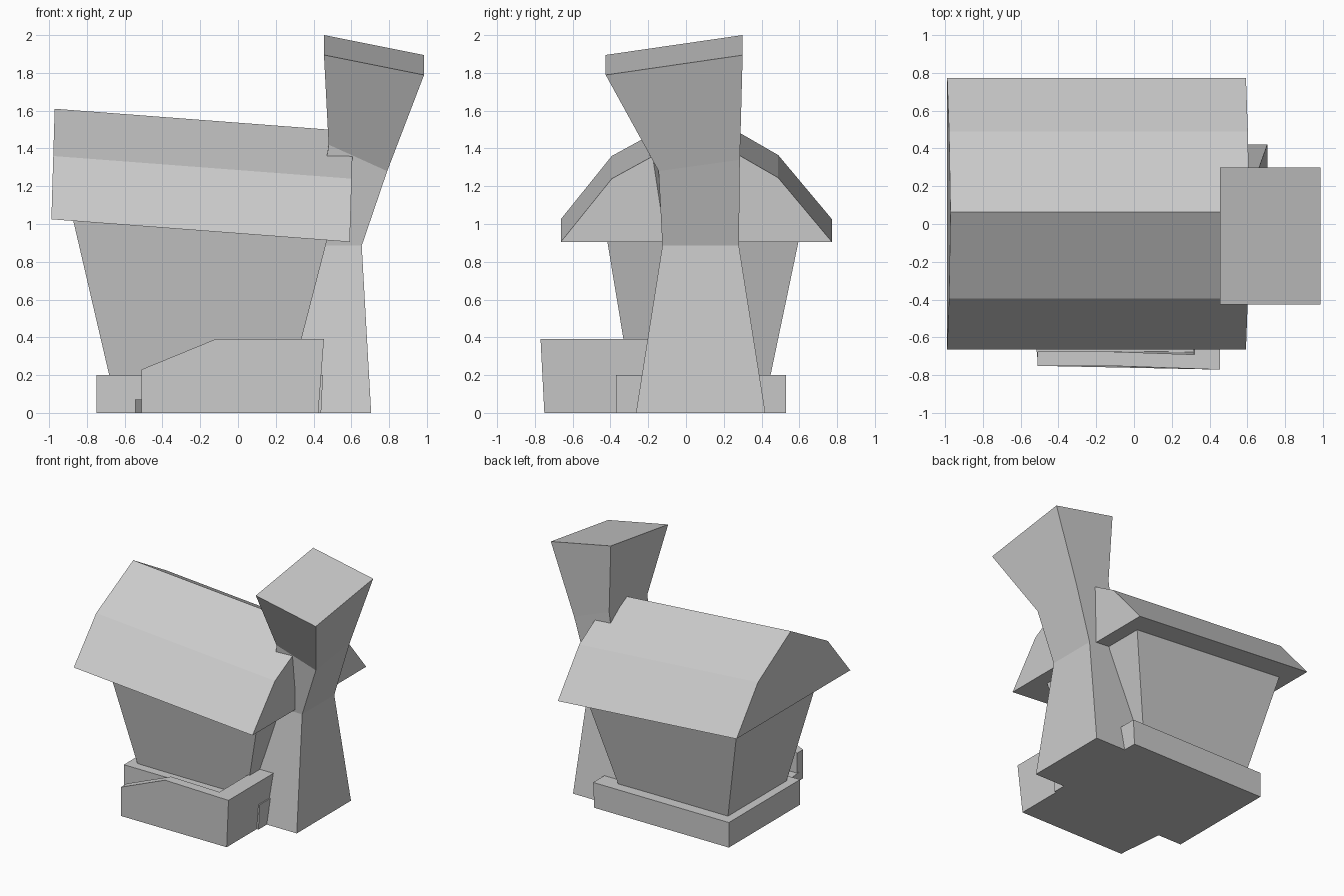
import bpy
import bmesh

cube = bpy.data.objects.get("Cube")
if cube:
    bpy.data.objects.remove(cube)

GREY = (0.6, 0.6, 0.6, 1.0)
plain = bpy.data.materials.new("plain_grey")
plain.use_nodes = True
plain.diffuse_color = GREY
plain.node_tree.nodes["Principled BSDF"].inputs["Base Color"].default_value = GREY


def loft(name, rings):
    """Closed flat-faced solid through matching rings of points."""
    bm = bmesh.new()
    loops = [[bm.verts.new(p) for p in ring] for ring in rings]
    for low, high in zip(loops, loops[1:]):
        n = len(low)
        for i in range(n):
            j = (i + 1) % n
            bm.faces.new((low[i], low[j], high[j], high[i]))
    bm.faces.new(loops[0][::-1])
    bm.faces.new(loops[-1])
    bmesh.ops.recalc_face_normals(bm, faces=bm.faces)
    mesh = bpy.data.meshes.new(name)
    bm.to_mesh(mesh)
    bm.free()
    mesh.materials.append(plain)
    obj = bpy.data.objects.new(name, mesh)
    bpy.context.collection.objects.link(obj)
    return obj


def rect(x0, x1, y0, y1, z, dzdx=0.0, dzdy=0.0):
    """Four corners, on a plane that may tilt away from the first corner."""
    return [(x, y, z + dzdx * (x - x0) + dzdy * (y - y0))
            for x, y in ((x0, y0), (x1, y0), (x1, y1), (x0, y1))]


# Stone plinth and porch floor
loft("plinth", [rect(-0.75, 0.44, -0.37, 0.53, 0), rect(-0.75, 0.45, -0.37, 0.53, 0.2)])
loft("porch_floor", [[(x, y, z) for x, y in ((-0.51, -0.72), (0.4, -0.72), (0.4, -0.3), (-0.55, -0.3))]
                     for z in (0, 0.07)])

# Porch walls: front one has a sloping end, side one runs back to the house
front_profile = [(-0.51, 0), (0.425, 0), (0.455, 0.39), (-0.12, 0.39), (-0.51, 0.23)]
loft("porch_front_wall", [[(x, y - 0.02 * (z > 0.3 and x > 0), z) for x, z in front_profile]
                          for y in (-0.75, -0.675)])
loft("porch_side_wall", [rect(0.31, 0.425, -0.74, -0.2, 0), rect(0.32, 0.455, -0.765, -0.2, 0.39)])

# House walls flare outward under the tilted roof
loft("house_walls", [rect(-0.64, 0.24, -0.27, 0.41, 0.02),
                     rect(-0.875, 0.475, -0.42, 0.6, 1.03, dzdx=-0.075)])

# Gambrel roof, one gable profile lofted to a lower copy
gable = [(-0.663, 1.025), (-0.393, 1.36), (0.063, 1.61), (0.488, 1.365), (0.773, 1.025)]
roof_ends = [[(x + 0.03 * (z - 1.025), y, z - drop) for y, z in gable]
             for x, drop in ((-0.988, 0), (0.592, 0.12))]
loft("roof", roof_ends)

# Chimney: wide foot, narrow waist, flared slanted top
loft("chimney", [rect(0.2, 0.705, -0.265, 0.42, 0),
                 rect(0.4, 0.655, -0.125, 0.28, 0.885),
                 [(0.48, -0.2, 1.42), (0.79, -0.145, 1.28), (0.79, 0.285, 1.34), (0.48, 0.285, 1.46)],
                 rect(0.455, 0.985, -0.425, 0.3, 1.895, dzdx=-0.2, dzdy=0.145)])
